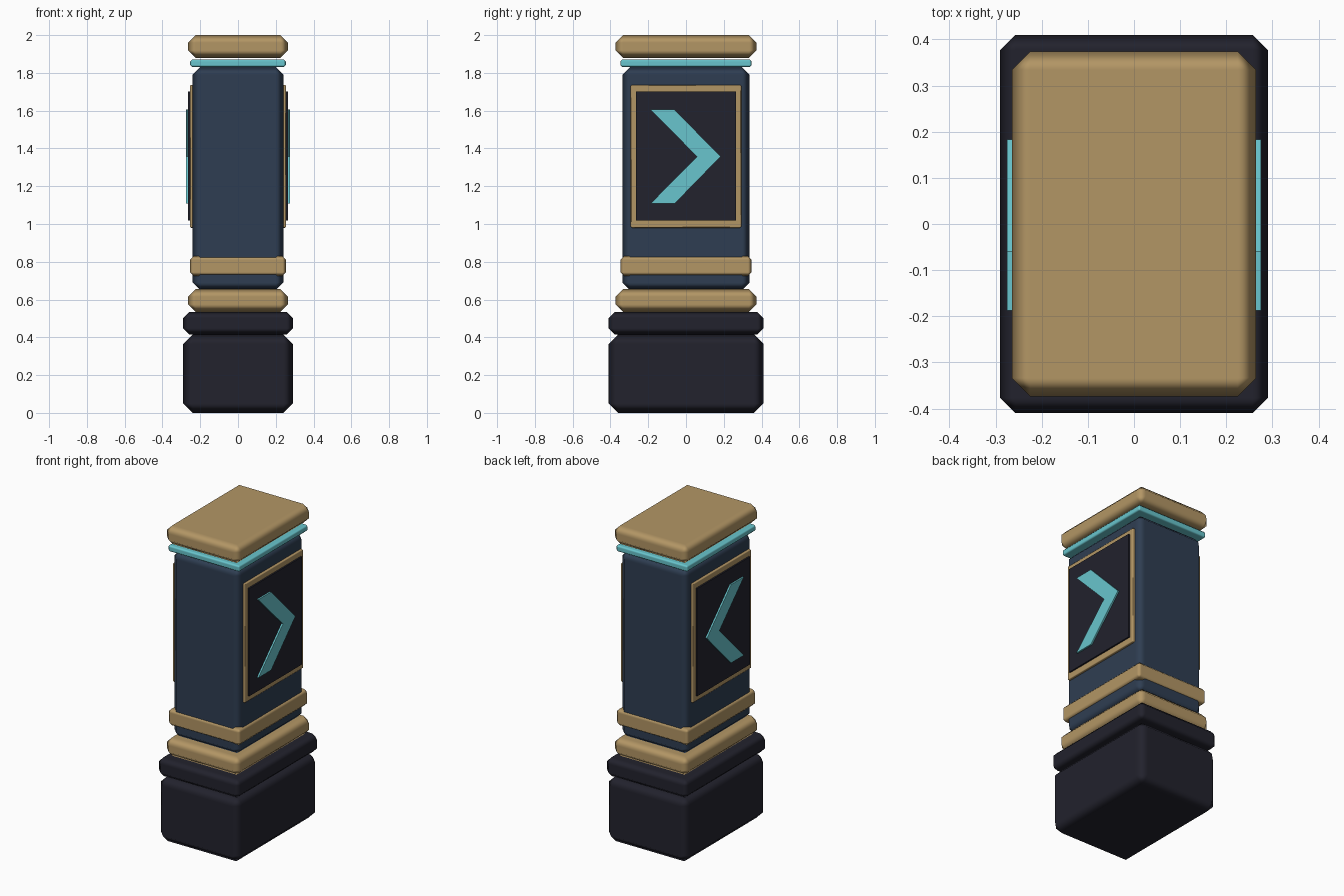
import bpy
import bmesh
from mathutils import Matrix

default = bpy.data.objects.get("Cube")
if default:
    bpy.data.objects.remove(default, do_unlink=True)


def make_material(name, rgb):
    mat = bpy.data.materials.new(name)
    mat.use_nodes = True
    colour = (*rgb, 1.0)
    mat.diffuse_color = colour
    shader = mat.node_tree.nodes["Principled BSDF"]
    shader.inputs["Base Color"].default_value = colour
    shader.inputs["Roughness"].default_value = 0.6
    return mat


gold = make_material("muted gold", (0.45, 0.305, 0.13))
navy = make_material("navy blue", (0.028, 0.048, 0.085))
dark = make_material("near black", (0.016, 0.016, 0.026))
cyan = make_material("bright cyan", (0.14, 0.56, 0.61))


def add_object(name, bm, mat):
    bmesh.ops.recalc_face_normals(bm, faces=bm.faces)
    mesh = bpy.data.meshes.new(name)
    bm.to_mesh(mesh)
    bm.free()
    mesh.materials.append(mat)
    obj = bpy.data.objects.new(name, mesh)
    bpy.context.collection.objects.link(obj)
    return obj


def block(name, mat, xs, ys, zs, chamfer=0.0):
    """Box between the given limits, with softly shaded chamfers."""
    limits = (xs, ys, zs)
    size = [b - a for a, b in limits]
    centre = [(a + b) / 2 for a, b in limits]
    bm = bmesh.new()
    bmesh.ops.create_cube(bm, size=1.0, matrix=Matrix.Translation(centre) @ Matrix.Diagonal((*size, 1)))
    obj = add_object(name, bm, mat)
    if chamfer:
        obj.data.shade_smooth()
        bevel = obj.modifiers.new("chamfer", 'BEVEL')
        bevel.width = chamfer
        bevel.segments = 1
        bevel.harden_normals = True
    return obj


def tier(name, mat, half_x, half_y, zs, chamfer):
    return block(name, mat, (-half_x, half_x), (-half_y, half_y), zs, chamfer)


# Stacked tiers, bottom to top
tier("base_block", dark, 0.29, 0.41, (0.0, 0.415), 0.05)
tier("base_rim", dark, 0.29, 0.41, (0.415, 0.535), 0.033)
tier("lower_collar", gold, 0.265, 0.374, (0.535, 0.655), 0.04)
tier("column", navy, 0.24, 0.336, (0.65, 1.83), 0.04)
tier("column_band", gold, 0.255, 0.348, (0.725, 0.83), 0.02)
tier("glow_strip", cyan, 0.253, 0.348, (1.83, 1.872), 0.012)
tier("top_cap", gold, 0.265, 0.374, (1.88, 2.0), 0.04)


def chevron(name, x_inner, x_outer):
    """Arrow outline pointing to the back, extruded sideways."""
    outline = [(-0.188, 1.605), (-0.06, 1.605), (0.183, 1.357),
               (-0.06, 1.108), (-0.188, 1.108), (0.058, 1.357)]
    bm = bmesh.new()
    face = bm.faces.new([bm.verts.new((x_inner, y, z)) for y, z in outline])
    new = bmesh.ops.extrude_face_region(bm, geom=[face])["geom"]
    verts = [v for v in new if isinstance(v, bmesh.types.BMVert)]
    bmesh.ops.translate(bm, verts=verts, vec=(x_outer - x_inner, 0, 0))
    return add_object(name, bm, cyan)


# Layered sign on each side
for side, sign in (("left", 1), ("right", -1)):
    def span(a, b):
        return sorted((sign * a, sign * b))

    block(f"{side}_frame", gold, span(0.225, 0.255), (-0.293, 0.293), (0.98, 1.737), 0.006)
    block(f"{side}_panel", dark, span(0.24, 0.265), (-0.266, 0.266), (1.018, 1.702))
    chevron(f"{side}_arrow", sign * 0.26, sign * 0.275)
